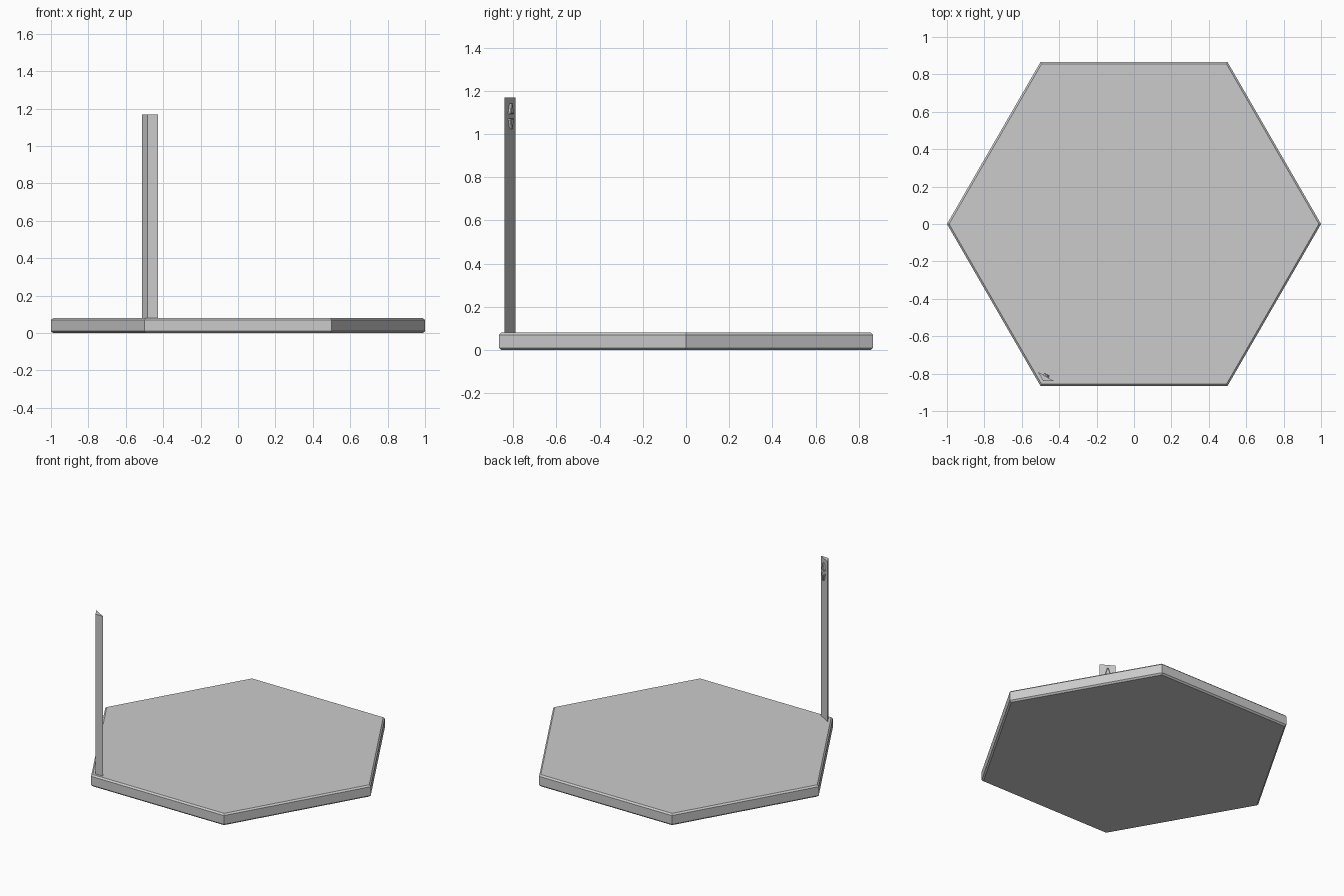
import bpy, bmesh
from math import cos, sin, pi
from mathutils import Vector

if "Cube" in bpy.data.objects:
    bpy.data.objects.remove(bpy.data.objects["Cube"])


def prism(name, outline, extrude, bevel=0.0, segments=1):
    """Extrude a closed 3D outline along a vector, with optional bevelled edges."""
    bm = bmesh.new()
    face = bm.faces.new([bm.verts.new(p) for p in outline])
    ext = bmesh.ops.extrude_face_region(bm, geom=[face], use_keep_orig=True)
    verts = [g for g in ext["geom"] if isinstance(g, bmesh.types.BMVert)]
    bmesh.ops.translate(bm, verts=verts, vec=extrude)
    bmesh.ops.recalc_face_normals(bm, faces=bm.faces)
    if bevel:
        # bevel only the rims lying across the extrusion direction
        axis = Vector(extrude).normalized()
        rims = [e for e in bm.edges
                if abs((e.verts[0].co - e.verts[1].co).dot(axis)) < 1e-5]
        bmesh.ops.bevel(bm, geom=rims, offset=bevel, segments=segments,
                        profile=0.5, affect='EDGES')
    mesh = bpy.data.meshes.new(name)
    bm.to_mesh(mesh)
    bm.free()
    obj = bpy.data.objects.new(name, mesh)
    bpy.context.collection.objects.link(obj)
    return obj


# Hexagonal base slab with a chamfered rim
hexagon = [(cos(i * pi / 3), sin(i * pi / 3), 0) for i in range(6)]
prism("hexagonal_base", hexagon, (0, 0, 0.08), bevel=0.01)

# Triangular post standing in the front left corner
left = Vector((-0.514, -0.79, 0.075))
corner = Vector((-0.485, -0.84, 0.075))
right = Vector((-0.428, -0.84, 0.075))
prism("corner_post", [left, corner, right], (0, 0, 1.093))

# Up and down arrow buttons on the inner face of the post
along = (right - left).normalized()
out = Vector((-along.y, along.x, 0))
middle = (left + right) / 2


def arrow_button(name, z, direction):
    centre = Vector((middle.x, middle.y, z)) - out * 0.003
    half_w, half_h = 0.016, 0.024 * direction
    up = Vector((0, 0, 1))
    # triangle with blunted corners
    shape = [(-1, -1), (1, -1), (1, -0.75), (0.25, 1), (-0.25, 1), (-1, -0.75)]
    pts = [centre + along * (a * half_w) + up * (b * half_h) for a, b in shape]
    prism(name, pts, out * 0.016, bevel=0.003)


arrow_button("up_button", 1.117, 1)
arrow_button("down_button", 1.047, -1)
